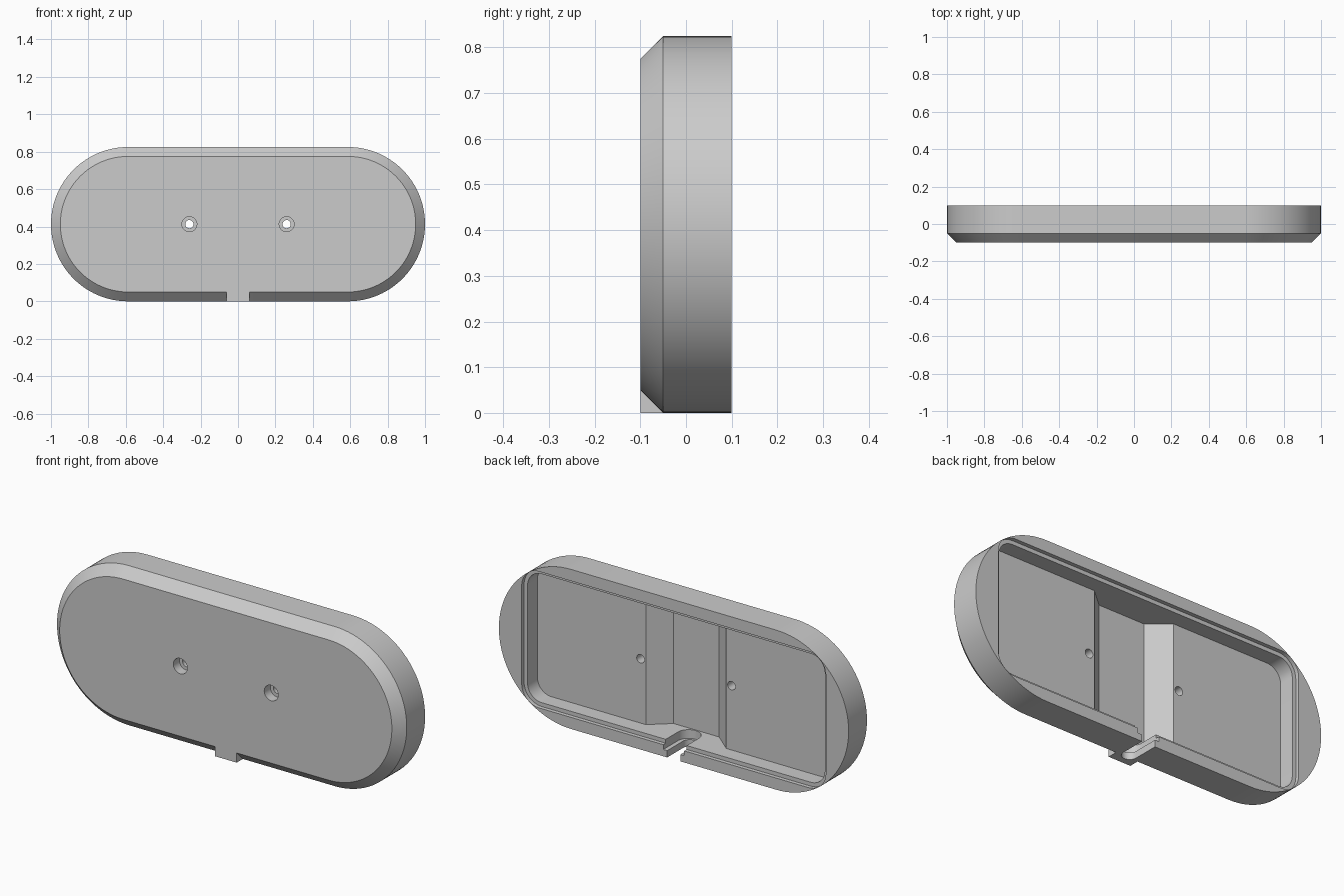
import bpy, bmesh, math
from mathutils import Vector

if "Cube" in bpy.data.objects:
    bpy.data.objects.remove(bpy.data.objects["Cube"])

H = 0.825
CZ = H / 2


def loft(name, rings):
    """Closed solid through rings of 3D points with equal counts."""
    bm = bmesh.new()
    loops = [[bm.verts.new(p) for p in ring] for ring in rings]
    for a, b in zip(loops, loops[1:]):
        n = len(a)
        for i in range(n):
            bm.faces.new((a[i], a[(i + 1) % n], b[(i + 1) % n], b[i]))
    bm.faces.new(loops[0])
    bm.faces.new(loops[-1])
    bmesh.ops.recalc_face_normals(bm, faces=bm.faces[:])
    me = bpy.data.meshes.new(name)
    bm.to_mesh(me)
    bm.free()
    ob = bpy.data.objects.new(name, me)
    bpy.context.collection.objects.link(ob)
    return ob


def rounded(hw, hh, r, seg):
    """Rounded rectangle outline centred on the origin."""
    pts = []
    for k, (sx, sy) in enumerate(((1, 1), (-1, 1), (-1, -1), (1, -1))):
        for i in range(seg + 1):
            a = math.pi / 2 * (k + i / seg)
            p = (sx * (hw - r) + r * math.cos(a), sy * (hh - r) + r * math.sin(a))
            if not pts or (Vector(p) - Vector(pts[-1])).length > 1e-5:
                pts.append(p)
    if (Vector(pts[0]) - Vector(pts[-1])).length < 1e-5:
        pts.pop()
    return pts


def along_y(pts, y, cx=0, cz=CZ):
    return [(cx + u, y, cz + v) for u, v in pts]


def along_z(pts, z):
    return [(u, v, z) for u, v in pts]


def apply_bool(target, tool, op):
    mod = target.modifiers.new("cut", 'BOOLEAN')
    mod.operation, mod.solver, mod.object = op, 'EXACT', tool
    bpy.context.view_layer.objects.active = target
    bpy.ops.object.modifier_apply(modifier=mod.name)
    bpy.data.objects.remove(tool)


def cable_slot(r, cy, z0, z1):
    """Slot open to the back, round at the front end."""
    pts = [(r, 0.2), (-r, 0.2)]
    pts += [(-r * math.cos(math.pi * i / 20), cy - r * math.sin(math.pi * i / 20)) for i in range(21)]
    return loft("slot_cutter", [along_z(pts, z0), along_z(pts, z1)])


# Stadium shell with a chamfered front
full = rounded(1, CZ, CZ, 24)
small = rounded(0.95, CZ - 0.05, CZ - 0.05, 24)
shell = loft("housing_shell", [along_y(full, 0.1), along_y(full, -0.05), along_y(small, -0.1)])

# Cable tab at the bottom of the front
tab = rounded(0.0625, 0.03, 0, 1)
apply_bool(shell, loft("tab", [along_y(tab, -0.1, cz=0.03), along_y(tab, -0.03, cz=0.03)]), 'UNION')

# Lid recess and main pocket in the back
for hw, hh, r, y0, y1 in ((0.87, 0.3525, 0.1, 0.08, 0.12), (0.85, 0.3325, 0.08, 0.0, 0.09)):
    o = rounded(hw, hh, r, 10)
    apply_bool(shell, loft("pocket_cutter", [along_y(o, y0), along_y(o, y1)]), 'DIFFERENCE')

# Deeper middle channel with sloping sides
trap = [(-0.13, -0.085), (0.13, -0.085), (0.23, 0), (0.23, 0.02), (-0.23, 0.02), (-0.23, 0)]
apply_bool(shell, loft("channel_cutter", [along_z(trap, CZ - 0.3325), along_z(trap, CZ + 0.3325)]), 'DIFFERENCE')

# Stepped cable slot through the bottom wall
apply_bool(shell, cable_slot(0.0375, -0.03, -0.1, 0.12), 'DIFFERENCE')
apply_bool(shell, cable_slot(0.06, -0.02, 0.035, 0.12), 'DIFFERENCE')

# Two counterbored screw holes
for x in (-0.26, 0.26):
    for r, y0, y1 in ((0.04, -0.2, -0.05), (0.022, -0.2, 0.2)):
        c = [(r * math.cos(math.tau * i / 32), r * math.sin(math.tau * i / 32)) for i in range(32)]
        apply_bool(shell, loft("hole_cutter", [along_y(c, y0, x), along_y(c, y1, x)]), 'DIFFERENCE')

# Single grey material and smooth shading with sharp edges
mat = bpy.data.materials.new("light_grey")
mat.diffuse_color = (0.6, 0.6, 0.6, 1)
mat.use_nodes = True
mat.node_tree.nodes["Principled BSDF"].inputs["Base Color"].default_value = mat.diffuse_color
shell.data.materials.clear()
shell.data.materials.append(mat)
for p in shell.data.polygons:
    p.material_index = 0
shell.select_set(True)
bpy.context.view_layer.objects.active = shell
bpy.ops.object.shade_smooth_by_angle(angle=math.radians(25))
